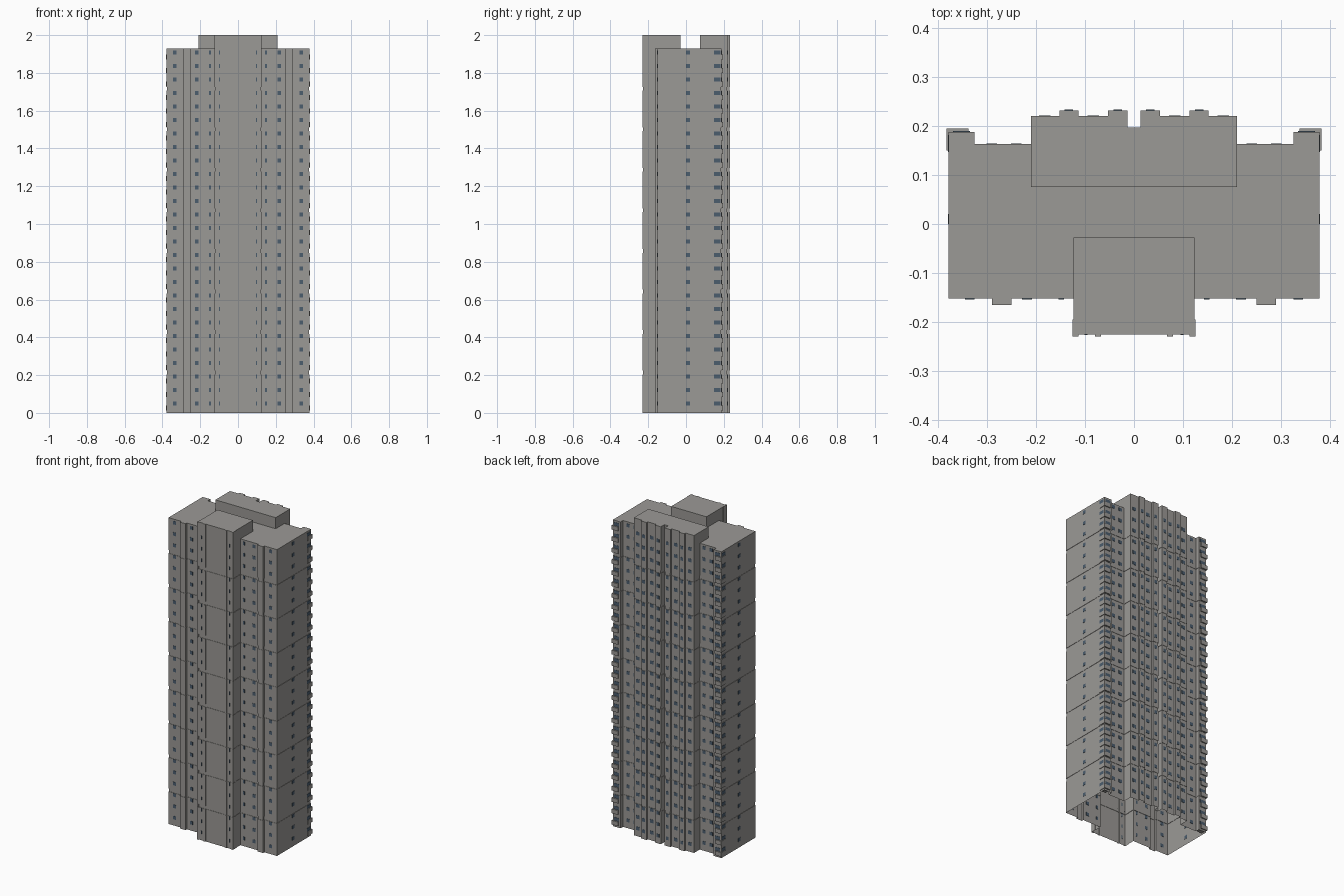
import bpy, bmesh
from mathutils import Vector

if "Cube" in bpy.data.objects:
    bpy.data.objects.remove(bpy.data.objects["Cube"])

FLOORS, MODULES, ROOF, TOP = 27, 9, 1.93, 2.0
FH = ROOF / FLOORS


def material(name, col):
    m = bpy.data.materials.new(name)
    m.diffuse_color = (*col, 1)
    m.use_nodes = True
    m.node_tree.nodes["Principled BSDF"].inputs["Base Color"].default_value = m.diffuse_color
    return m


WALL = material("warm grey concrete", (0.33, 0.32, 0.305))
GLASS = material("slate blue glass", (0.07, 0.11, 0.155))


def finish(bm, name, mat):
    me = bpy.data.meshes.new(name)
    bm.to_mesh(me)
    bm.free()
    me.materials.append(mat)
    ob = bpy.data.objects.new(name, me)
    bpy.context.collection.objects.link(ob)
    return ob


def mirrored(half):
    """Close a right-half outline (front to back) into a full loop."""
    return half + [(-x, y) for x, y in reversed(half)]


def inset(pts, d):
    """Move a right-angled outline inward by d."""
    out, n = [], len(pts)
    for i in range(n):
        p = Vector(pts[i])
        a = (p - Vector(pts[i - 1])).normalized()
        b = (Vector(pts[(i + 1) % n]) - p).normalized()
        na, nb = Vector((-a.y, a.x)), Vector((-b.y, b.x))
        out.append(p + d * (na if a.dot(b) > 0.99 else na + nb))
    return out


def tower(name, half, levels):
    """Stack outline rings (z, inset) into walls with a roof and an open base."""
    bm = bmesh.new()
    loop = mirrored(half)
    rings = [[bm.verts.new((p[0], p[1], z)) for p in inset(loop, d)] for z, d in levels]
    n = len(loop)
    for lo, hi in zip(rings, rings[1:]):
        for i in range(n):
            j = (i + 1) % n
            bm.faces.new((lo[i], lo[j], hi[j], hi[i]))
    bm.faces.new(rings[-1])
    return finish(bm, name, WALL)


def box(bm, x0, x1, y0, y1, z0, z1):
    v = [bm.verts.new((x, y, z)) for z in (z0, z1)
         for x, y in ((x0, y0), (x1, y0), (x1, y1), (x0, y1))]
    for f in ((3, 2, 1, 0), (4, 5, 6, 7), (0, 1, 5, 4), (1, 2, 6, 5), (2, 3, 7, 6), (3, 0, 4, 7)):
        bm.faces.new([v[i] for i in f])


def both_sides(bm, x0, x1, *rest):
    box(bm, x0, x1, *rest)
    box(bm, -x1, -x0, *rest)


# Right-half footprint pieces, going from front centre to back centre
front = [(0.067, -0.225), (0.067, -0.229), (0.08, -0.229), (0.08, -0.225), (0.113, -0.225),
         (0.113, -0.229), (0.125, -0.229), (0.125, -0.195), (0.123, -0.195)]
side = [(0.123, -0.152), (0.25, -0.152), (0.25, -0.165), (0.29, -0.165), (0.29, -0.152),
        (0.378, -0.152), (0.378, 0.188), (0.325, 0.188), (0.325, 0.163), (0.21, 0.163)]
back = [(0.21, 0.22), (0.152, 0.22), (0.152, 0.232), (0.113, 0.232), (0.113, 0.22),
        (0.053, 0.22), (0.053, 0.232), (0.013, 0.232), (0.013, 0.197)]

# Main tower with a shallow groove between every three-storey module
levels = [(0, 0)]
for k in range(1, MODULES):
    z = k * ROOF / MODULES
    levels += [(z - 0.01, 0), (z - 0.01, 0.002), (z + 0.01, 0.002), (z + 0.01, 0)]
tower("main_tower", front + side + back, levels + [(ROOF, 0)])

# Raised roof blocks above the front and back bays
tower("front_roof_block", front + [(0.123, -0.028)], [(ROOF, 0), (TOP, 0)])
tower("back_roof_block", [(0.21, 0.075)] + back, [(ROOF, 0), (TOP, 0)])

# Window columns: (centre x, wall y, width)
front_cols = [(0.335, -0.152, 0.02), (0.218, -0.152, 0.02), (0.148, -0.152, 0.011),
              (0.098, -0.225, 0.006)]
back_cols = [(0.352, 0.188, 0.035), (0.29, 0.163, 0.022), (0.24, 0.163, 0.022),
             (0.182, 0.22, 0.024), (0.133, 0.232, 0.018), (0.083, 0.22, 0.024),
             (0.033, 0.232, 0.018)]
win, bay = bmesh.new(), bmesh.new()
T = 0.0015
for f in range(FLOORS):
    z = f * FH
    z0, z1 = z + 0.039, z + 0.06
    for x, y, w in front_cols + back_cols:
        both_sides(win, x - w / 2, x + w / 2, y - T, y + T, z0, z1)
    # side wall window and corner bay window
    both_sides(win, 0.378 - T, 0.378 + T, 0.0, 0.02, z0, z1)
    both_sides(win, 0.378 - T, 0.378 + T, 0.147, 0.182, z0, z1)
    # corner balcony parapet wrapping the rear corner
    both_sides(bay, 0.338, 0.382, 0.15, 0.195, z + 0.012, z + 0.038)
finish(win, "windows", GLASS)
finish(bay, "corner_balconies", WALL)
